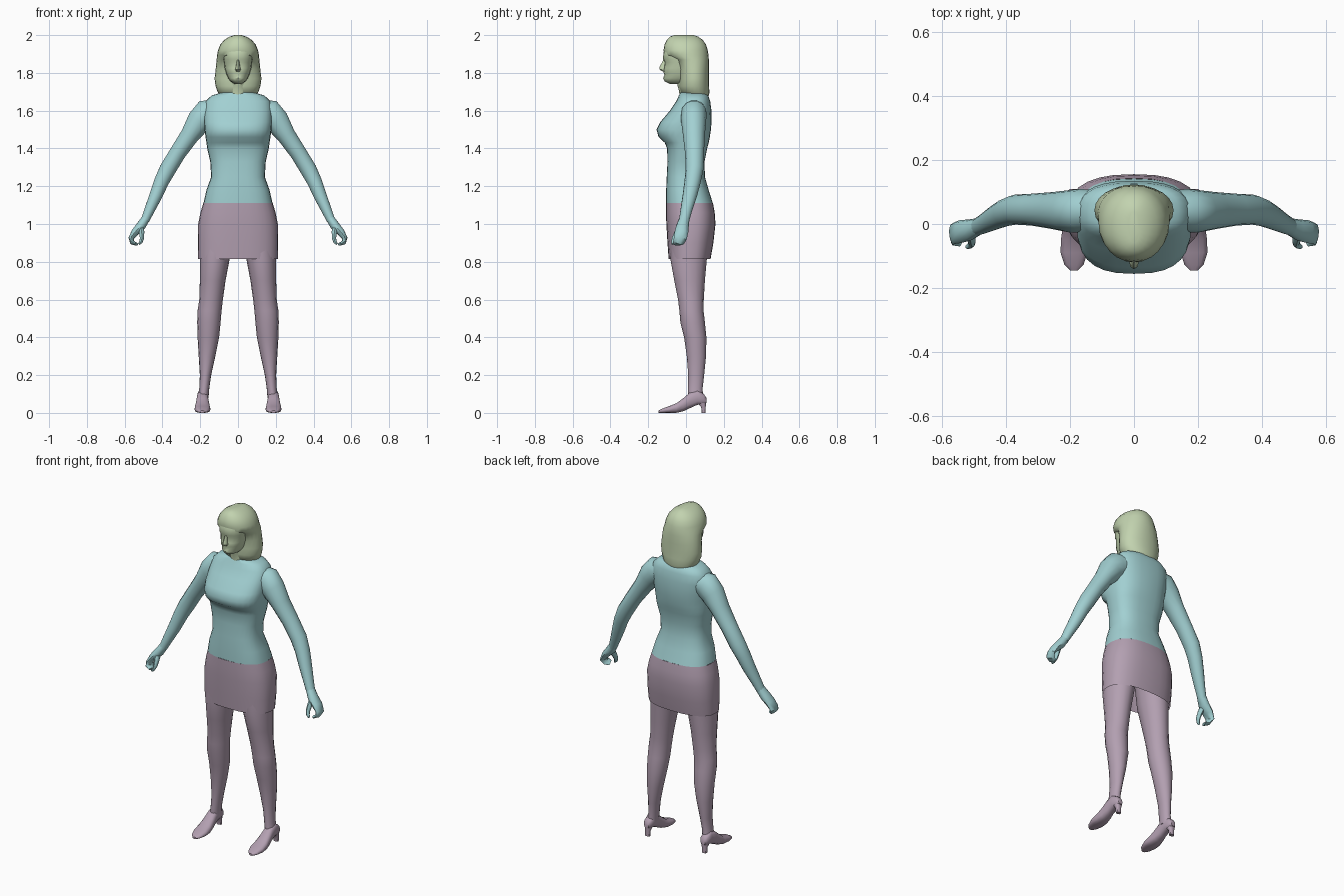
import bpy, bmesh, math
from mathutils import Vector


def material(name, rgb):
    m = bpy.data.materials.new(name)
    m.diffuse_color = (*rgb, 1)
    return m


TEAL = material("teal", (0.36, 0.63, 0.645))
GREEN = material("pale green", (0.54, 0.65, 0.43))
MAUVE = material("mauve", (0.45, 0.35, 0.44))


def oval(n, power):
    """Unit superellipse points."""
    pts = []
    for i in range(n):
        a = 2 * math.pi * i / n
        c, s = math.cos(a), math.sin(a)
        pts.append((math.copysign(abs(c) ** (2 / power), c),
                    math.copysign(abs(s) ** (2 / power), s)))
    return pts


def loft(name, rings, mat, caps=(True, True), mirror=False):
    bm = bmesh.new()
    rows = [[bm.verts.new(p) for p in r] for r in rings]
    for a, b in zip(rows, rows[1:]):
        for i in range(len(a)):
            j = (i + 1) % len(a)
            bm.faces.new((a[i], a[j], b[j], b[i]))
    for row, cap in zip((rows[0], rows[-1]), caps):
        if cap:
            bm.faces.new(row)
    bmesh.ops.recalc_face_normals(bm, faces=bm.faces)
    me = bpy.data.meshes.new(name)
    bm.to_mesh(me)
    bm.free()
    me.materials.append(mat)
    ob = bpy.data.objects.new(name, me)
    bpy.context.collection.objects.link(ob)
    if mirror:
        ob.modifiers.new("mirror", 'MIRROR')
    return ob


def upright(levels, n=20, power=2.0):
    """Horizontal rings from (z, x0, x1, y_front, y_back)."""
    return [[((x0 + x1) / 2 + (x1 - x0) / 2 * c, (yf + yb) / 2 + (yb - yf) / 2 * s, z)
             for c, s in oval(n, power)] for z, x0, x1, yf, yb in levels]


def centred(levels, n=24, power=2.0):
    return upright([(z, -w, w, yf, yb) for z, w, yf, yb in levels], n, power)


def tube(path, n=12):
    """Rings across a path of (x, y, z, depth radius, side radius)."""
    pts = [Vector(p[:3]) for p in path]
    rings = []
    for i, p in enumerate(path):
        t = (pts[min(i + 1, len(pts) - 1)] - pts[max(i - 1, 0)]).normalized()
        u = Vector((0, 1, 0))
        u = (u - t * u.dot(t)).normalized()
        v = t.cross(u)
        rings.append([pts[i] + u * (p[3] * c) + v * (p[4] * s) for c, s in oval(n, 2)])
    return rings


# Fitted top: hips, waist, bust and shoulders
loft("top", centred([
    (1.11, .183, -.105, .142), (1.18, .167, -.105, .120), (1.25, .142, -.102, .100),
    (1.33, .147, -.098, .098), (1.40, .163, -.100, .112), (1.43, .167, -.112, .120),
    (1.46, .172, -.145, .126), (1.50, .177, -.156, .132), (1.54, .180, -.136, .135),
    (1.60, .180, -.085, .135), (1.65, .172, -.052, .128), (1.68, .140, -.038, .118),
    (1.695, .09, -.03, .10)], 28, 2.6), TEAL, (False, True))

# Skirt, open at the hem
loft("skirt", centred([
    (.815, .211, -.092, .130), (.90, .213, -.098, .145), (1.0, .211, -.104, .156),
    (1.06, .199, -.106, .152), (1.11, .184, -.106, .143)], 28, 2.5), MAUVE, (False, False))

# Arms
loft("arm", tube([
    (.11, .045, 1.60, .060, .060), (.165, .042, 1.585, .068, .078),
    (.205, .040, 1.545, .066, .068), (.255, .042, 1.47, .058, .051),
    (.32, .045, 1.375, .050, .045), (.372, .045, 1.29, .047, .045),
    (.405, .035, 1.225, .043, .040), (.435, .020, 1.15, .038, .035),
    (.468, .002, 1.075, .031, .028), (.492, -.010, 1.02, .027, .023)], 14),
    TEAL, mirror=True)

# Curled hands with thumbs
loft("hand", tube([
    (.488, -.008, 1.03, .027, .023), (.512, -.018, .992, .033, .026),
    (.545, -.024, .957, .036, .021), (.566, -.030, .925, .034, .014),
    (.560, -.040, .902, .030, .011), (.538, -.050, .893, .022, .008)], 10),
    TEAL, mirror=True)
loft("thumb", tube([
    (.515, -.025, .985, .018, .018), (.510, -.045, .955, .017, .014),
    (.508, -.060, .925, .014, .011), (.514, -.068, .905, .010, .009),
    (.524, -.072, .894, .006, .006)], 8), TEAL, mirror=True)

# Legs
loft("leg", upright([
    (.96, .020, .190, -.080, .120), (.81, .045, .202, -.082, .110),
    (.70, .066, .202, -.062, .100), (.60, .080, .205, -.042, .094),
    (.54, .087, .214, -.035, .093), (.48, .092, .216, -.030, .100),
    (.40, .100, .214, -.010, .108), (.30, .120, .208, .004, .106),
    (.20, .142, .202, .012, .096), (.13, .152, .205, .010, .088),
    (.08, .156, .212, .010, .090)], 16), MAUVE, mirror=True)


# High-heeled shoes: rings along y from (y, half width, z_bottom, z_top)
def shoe_ring(y, w, z0, z1):
    return [(.188 + w * c, y, (z0 + z1) / 2 + (z1 - z0) / 2 * s) for c, s in oval(14, 2.6)]


loft("shoe", [shoe_ring(*r) for r in (
    (-.146, .012, 0, .012), (-.128, .030, 0, .022), (-.09, .042, 0, .036),
    (-.05, .041, 0, .052), (-.015, .036, .008, .078), (.02, .031, .024, .108),
    (.06, .029, .042, .122), (.095, .025, .045, .100), (.109, .014, .052, .078))],
    MAUVE, mirror=True)
loft("shoe_heel", upright([
    (0, .174, .204, .082, .104), (.03, .174, .204, .080, .105),
    (.065, .165, .212, .050, .106)], 10, 2.6), MAUVE, mirror=True)

# Neck
loft("neck", centred([
    (1.66, .085, -.034, .10), (1.70, .060, -.036, .09), (1.73, .052, -.044, .08),
    (1.80, .055, -.06, .07)], 16), GREEN)

# Face, from chin to forehead
loft("face", centred([
    (1.742, .020, -.085, .02), (1.755, .040, -.113, .04), (1.772, .052, -.121, .05),
    (1.79, .060, -.114, .06), (1.803, .064, -.120, .06), (1.825, .070, -.117, .06),
    (1.855, .074, -.112, .06), (1.872, .077, -.121, .06), (1.91, .080, -.120, .06),
    (1.95, .070, -.100, .06)], 20, 2.2), GREEN)

# Nose wedge
loft("nose", centred([
    (1.808, .011, -.124, -.10), (1.818, .015, -.141, -.10), (1.832, .011, -.140, -.10),
    (1.868, .006, -.120, -.10)], 8), GREEN)

# Long hair: side curtains set behind the face, fringe above the brow
loft("hair", centred([
    (1.672, .085, .010, .118), (1.695, .106, -.028, .124), (1.73, .119, -.038, .122),
    (1.77, .124, -.036, .121), (1.82, .118, -.042, .121), (1.87, .113, -.062, .121),
    (1.895, .111, -.112, .119), (1.92, .106, -.119, .115), (1.95, .094, -.114, .106),
    (1.975, .072, -.102, .088), (1.992, .045, -.085, .064), (2.0, .018, -.06, .04)],
    24, 2.1), GREEN)

# Smooth shading with crisp edges kept
bpy.ops.object.select_all(action='SELECT')
bpy.context.view_layer.objects.active = bpy.data.objects["top"]
bpy.ops.object.shade_smooth_by_angle(angle=math.radians(45))
